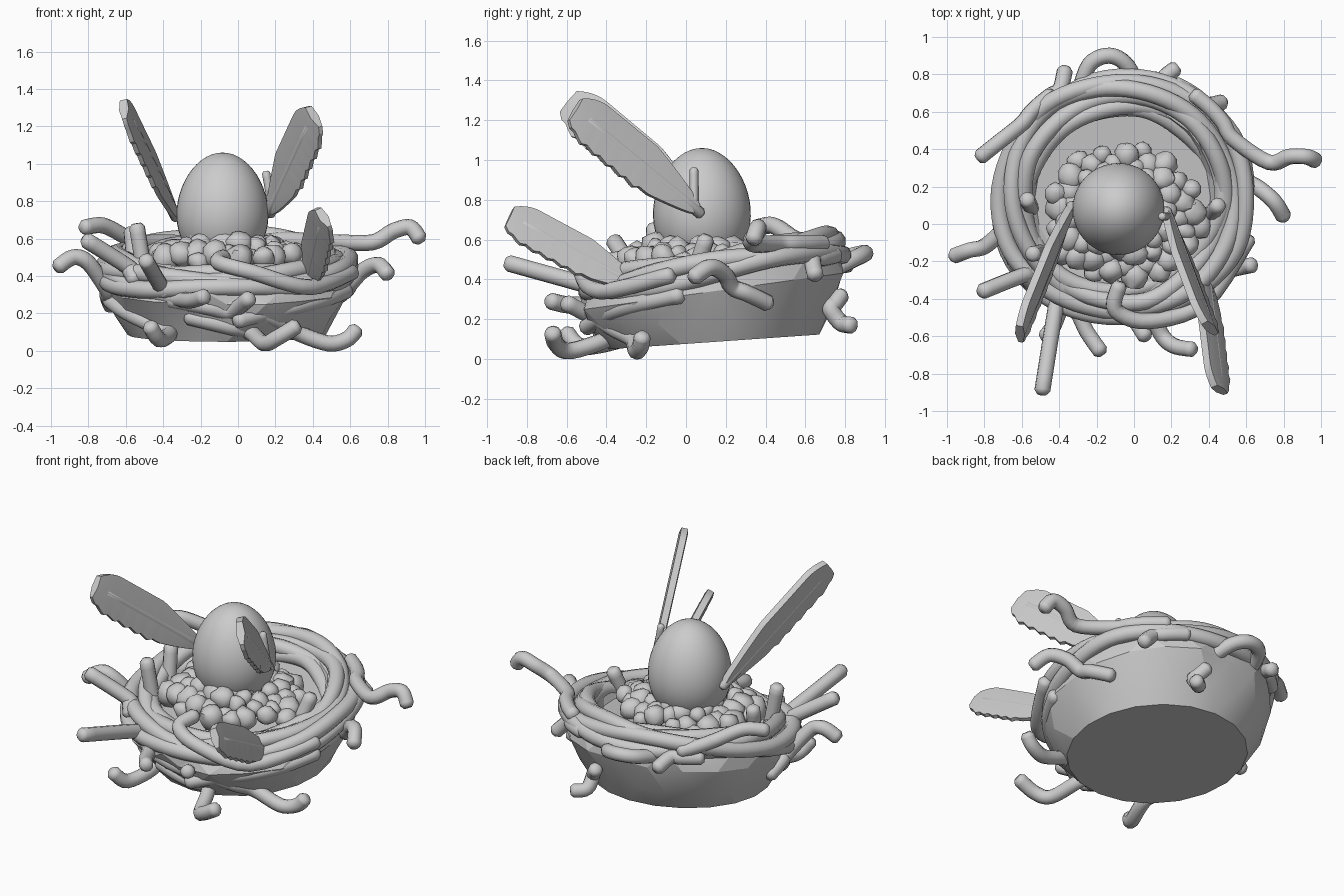
import bpy, bmesh, math, random
from mathutils import Vector, noise

random.seed(4)
cube = bpy.data.objects.get("Cube")
if cube:
    bpy.data.objects.remove(cube)

grey = (0.6, 0.6, 0.6, 1)
clay = bpy.data.materials.new("plain grey")
clay.use_nodes = True
clay.diffuse_color = grey
clay.node_tree.nodes["Principled BSDF"].inputs["Base Color"].default_value = grey

nest_centre = Vector((-0.06, 0.14, 0))


def finish(name, bm, angle):
    bmesh.ops.recalc_face_normals(bm, faces=bm.faces)
    mesh = bpy.data.meshes.new(name)
    bm.to_mesh(mesh)
    bm.free()
    obj = bpy.data.objects.new(name, mesh)
    bpy.context.collection.objects.link(obj)
    mesh.materials.append(clay)
    bpy.ops.object.select_all(action='DESELECT')
    obj.select_set(True)
    bpy.context.view_layer.objects.active = obj
    bpy.ops.object.shade_smooth_by_angle(angle=math.radians(angle))


def skin(bm, rings, closed=False):
    """Join matching rings of points with quads, capping open ends."""
    rings = [[bm.verts.new(p) for p in ring] for ring in rings]
    following = rings[1:] + rings[:1] if closed else rings[1:]
    for a, b in zip(rings, following):
        for k in range(len(a)):
            bm.faces.new((a[k - 1], a[k], b[k], b[k - 1]))
    if not closed:
        bm.faces.new(rings[0])
        bm.faces.new(rings[-1])


def smooth_path(points, closed, steps=5):
    """Catmull-Rom samples through the points."""
    p = [Vector(q) for q in points]
    if closed:
        p = p[-1:] + p + p[:2]
    else:
        p = p[:1] + p + p[-1:]
    out = []
    for a, b, c, d in zip(p, p[1:], p[2:], p[3:]):
        for s in range(steps):
            t = s / steps
            out.append(b + 0.5 * t * (c - a + t * (2 * a - 5 * b + 4 * c - d + t * (3 * (b - c) + d - a))))
    return out if closed else out + [p[-1]]


def tube(name, points, radius=0.043, closed=False, sides=10):
    path = smooth_path(points, closed)
    if not closed:   # short tapered tips
        path.insert(0, path[0] + (path[0] - path[1]).normalized() * radius / 2)
        path.append(path[-1] + (path[-1] - path[-2]).normalized() * radius / 2)
    last = len(path) - 1
    normal = Vector((0.1, 0, 1))
    rings = []
    for i, c in enumerate(path):
        if closed:
            normal = Vector((0, 0, 1))
            along = path[(i + 1) % len(path)] - path[i - 1]
        else:
            along = path[min(i + 1, last)] - path[max(i - 1, 0)]
        along.normalize()
        normal = (normal - along * normal.dot(along)).normalized()
        side = along.cross(normal)
        r = radius * 0.6 if not closed and i in (0, last) else radius
        turns = [math.tau * k / sides for k in range(sides)]
        rings.append([c + r * (normal * math.cos(a) + side * math.sin(a)) for a in turns])
    bm = bmesh.new()
    skin(bm, rings, closed)
    finish(name, bm, 60)


# Faceted bowl: flat underside, flared wall, rolled rim, hollow and floor
# Each row is radius, height, forward tilt
profile = [(0.53, 0.085, 0.07), (0.61, 0.2, 0.09), (0.67, 0.34, 0.14), (0.66, 0.43, 0.18),
           (0.6, 0.49, 0.18), (0.5, 0.49, 0.18), (0.47, 0.45, 0.1)]
rings = []
for j, (radius, height, tilt) in enumerate(profile):
    ring = []
    for k in range(20):
        a = math.tau * (k + j % 2 / 2) / 20
        r = radius * (random.uniform(0.96, 1.03) if j in (1, 2, 3) else 1)
        y = r * math.sin(a)
        ring.append(nest_centre + Vector((r * math.cos(a), y, height + tilt * y)))
    rings.append(ring)
bm = bmesh.new()
skin(bm, rings)
bmesh.ops.triangulate(bm, faces=[f for f in bm.faces if len(f.verts) == 4])
finish("nest_bowl", bm, 15)

# Strands wound round the rim, spaced over its rounded section
for i in range(6):
    turn = math.radians(-5 + 39 * i)
    pts = []
    for k in range(14):
        a = math.tau * k / 14
        r = 0.585 + 0.075 * math.cos(turn) + 0.02 * math.sin(2 * a + i * 1.7) + random.uniform(-0.012, 0.012)
        y = r * math.sin(a) * 0.97
        z = 0.435 + 0.065 * math.sin(turn) + 0.18 * y + 0.025 * math.sin(3 * a + 2 * i)
        pts.append(nest_centre + Vector((r * math.cos(a), y, z)))
    tube(f"rim_strand_{i + 1}", pts, 0.048, closed=True)


def twig(name, angles, heights, *ends):
    """A twig that hugs the nest wall between two angles, then leaves it through its end points."""
    pts = []
    for s in range(4):
        t = s / 3
        a = math.radians(angles[0] + t * (angles[1] - angles[0]))
        z = heights[0] + t * (heights[1] - heights[0])
        r = min(0.67, 0.5 + z / 2)
        pts.append(nest_centre + Vector((r * math.cos(a), r * math.sin(a), z)))
    tube(name, pts + list(ends))


# Loose twigs poking out of the nest
twig("right_back_twig", (55, 28), (0.58, 0.58), (0.72, 0.33, 0.58), (0.83, 0.36, 0.64), (0.92, 0.36, 0.66), (0.97, 0.34, 0.6))
twig("right_hook_twig", (25, 8), (0.28, 0.36), (0.67, 0.19, 0.43), (0.75, 0.12, 0.46), (0.8, 0.04, 0.41))
twig("left_back_twig", (125, 144), (0.55, 0.61), (-0.72, 0.44, 0.67), (-0.82, 0.36, 0.66))
twig("left_twig", (182, 195), (0.24, 0.33), (-0.8, -0.12, 0.47), (-0.88, -0.14, 0.5), (-0.96, -0.17, 0.45))
twig("left_front_twig", (223, 218), (0.38, 0.45), (-0.81, -0.36, 0.59))
twig("front_long_twig", (241, 238), (0.31, 0.35), (-0.49, -0.89, 0.48))
twig("front_left_wrap", (195, 245), (0.42, 0.28), (-0.25, -0.58, 0.27), (-0.18, -0.68, 0.29))
twig("front_mid_twig", (242, 272), (0.27, 0.21), (0.06, -0.6, 0.28))
twig("front_squiggle", (250, 283), (0.18, 0.1), (0.14, -0.58, 0.04), (0.21, -0.65, 0.07), (0.31, -0.67, 0.13))
twig("front_right_wrap", (275, 312), (0.25, 0.1), (0.48, -0.25, 0.04), (0.58, -0.23, 0.06), (0.63, -0.22, 0.11))
twig("left_low_wrap", (190, 236), (0.27, 0.1), (-0.42, -0.52, 0.06), (-0.47, -0.6, 0.13))
twig("right_low_wrap", (345, 290), (0.32, 0.2), (0, -0.5, 0.16))
twig("back_low_twig", (76, 70), (0.32, 0.25), (0.16, 0.78, 0.18), (0.22, 0.83, 0.17))
twig("back_left_twig", (135, 120), (0.5, 0.51), (-0.37, 0.82, 0.47))
twig("back_right_twig", (65, 48), (0.52, 0.5), (0.47, 0.65, 0.42))
tube("back_arch", [(-0.3, 0.68, 0.48), (-0.24, 0.85, 0.52), (-0.13, 0.9, 0.53), (-0.03, 0.84, 0.5), (0.04, 0.68, 0.42)])
tube("front_loop", [(-0.08, -0.33, 0.5), (-0.1, -0.46, 0.47), (0.08, -0.52, 0.42), (0.38, -0.42, 0.34), (0.61, -0.08, 0.42)])

# Upright stubs inside the hollow
tube("left_upright", [(-0.55, 0.08, 0.42), (-0.57, 0.13, 0.64)])
tube("right_upright", [(0.4, 0.04, 0.42), (0.45, 0.1, 0.6)])
tube("front_upright", [(-0.5, -0.15, 0.42), (-0.54, -0.16, 0.66)])

# Rounded pebbles heaped in the hollow
bm = bmesh.new()
count = 70
for i in range(count):
    spread = math.sqrt((i + 0.5) / count)
    a = i * 2.4
    centre = Vector((-0.05 + 0.41 * spread * math.cos(a), 0.05 + 0.36 * spread * math.sin(a),
                     0.57 - 0.08 * spread ** 2 + random.uniform(-0.03, 0.03)))
    ball = bmesh.ops.create_icosphere(bm, subdivisions=2, radius=random.uniform(0.05, 0.08))
    for v in ball["verts"]:
        v.co = v.co * (1 + 0.3 * noise.noise(v.co * 16 + centre * 40)) + centre
finish("pebbles", bm, 50)

# Egg, narrower towards the top
bm = bmesh.new()
bmesh.ops.create_uvsphere(bm, u_segments=40, v_segments=24, radius=1)
for v in bm.verts:
    w = 0.245 * (1 - 0.09 * v.co.z)
    v.co = Vector((-0.083 + v.co.x * w, 0.08 + v.co.y * w, 0.755 + v.co.z * 0.305))
finish("egg", bm, 60)


def feather(name, base, tip, up, width):
    """Thick blade with a ragged lower edge and a raised spine."""
    base, tip, up = Vector(base), Vector(tip), Vector(up)
    axis = tip - base
    d = axis.normalized()
    up = (up - d * up.dot(d)).normalized()
    flat = d.cross(up)
    rings = []
    for i in range(29):
        t = i / 28
        w = width * min(1, 0.2 + 1.6 * t ** 0.8) * (1 - 0.45 * max(0, t * 6 - 5) ** 2)
        low = -w * (1 - 0.06 * (i % 3) * (t > 0.3))
        section = ((w, 0.02), (0, 0.027), (low, 0.012), (low, -0.012), (0, -0.027), (w, -0.02))
        rings.append([base + axis * t + up * u + flat * f for u, f in section])
    bm = bmesh.new()
    skin(bm, rings)
    finish(name, bm, 35)
    tube(name + "_spine", [base - d * 0.03, base + axis * 0.9], 0.029, sides=8)


feather("tall_right_feather", (-0.34, 0.08, 0.73), (-0.61, -0.59, 1.29), (-0.05, 0.6, 0.75), 0.125)
feather("tall_left_feather", (0.18, 0.05, 0.75), (0.41, -0.56, 1.25), (-0.5, 0.55, 0.7), 0.13)
feather("low_feather", (0.38, -0.24, 0.36), (0.46, -0.89, 0.71), (-0.5, 0.35, 0.75), 0.11)

# Small barb near the foot of a tall feather
tube("feather_barb", [(0.18, 0.04, 0.78), (0.15, 0.04, 0.95)], 0.022, sides=8)
